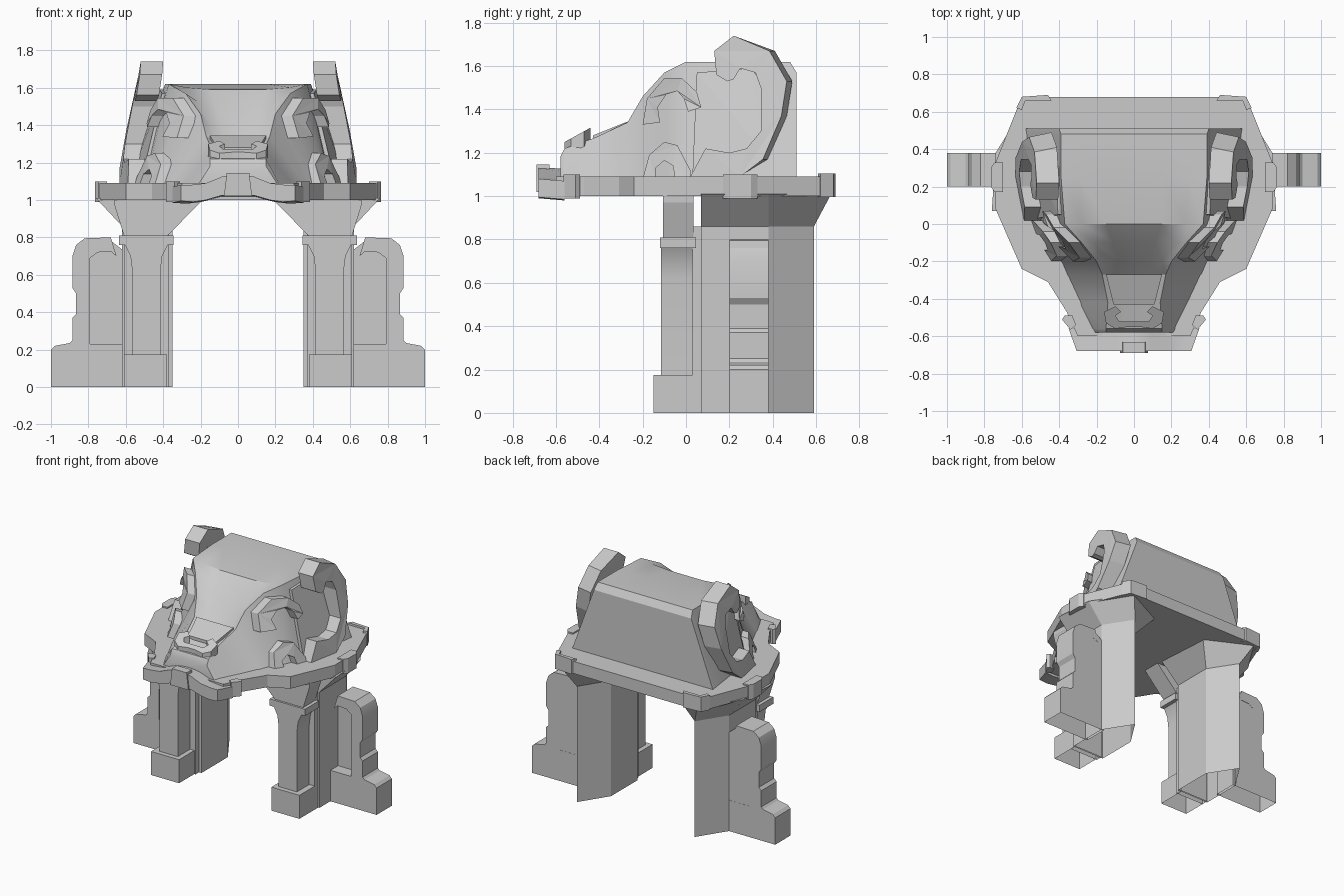
import bpy, bmesh
from mathutils import Vector

if "Cube" in bpy.data.objects:
    bpy.data.objects.remove(bpy.data.objects["Cube"])


def make(name, rings, mirror=False, smooth=False):
    """Skin matching closed rings of 3D points, cap both ends, leave the ground side open."""
    bm = bmesh.new()
    vs = [[bm.verts.new(p) for p in r] for r in rings]
    n = len(rings[0])
    for a, b in zip(vs, vs[1:]):
        for i in range(n):
            j = (i + 1) % n
            bm.faces.new((a[i], a[j], b[j], b[i]))
    caps = [bm.faces.new(vs[0]), bm.faces.new(vs[-1])]
    bm.normal_update()
    bmesh.ops.triangulate(bm, faces=caps, ngon_method='EAR_CLIP')
    bmesh.ops.recalc_face_normals(bm, faces=bm.faces)
    ground = [f for f in bm.faces if all(v.co.z < .001 for v in f.verts)]
    bmesh.ops.delete(bm, geom=ground, context='FACES_ONLY')
    me = bpy.data.meshes.new(name)
    bm.to_mesh(me)
    bm.free()
    ob = bpy.data.objects.new(name, me)
    bpy.context.collection.objects.link(ob)
    if mirror:
        ob.modifiers.new("mirror", 'MIRROR').use_mirror_merge = False
    if smooth:
        bpy.context.view_layer.objects.active = ob
        ob.select_set(True)
        bpy.ops.object.shade_smooth_by_angle(angle=0.5)
        ob.select_set(False)
    return ob


def plan(name, pts, z0, z1, mirror=True):
    return make(name, [[(x, y, z) for x, y in pts] for z in (z0, z1)], mirror)


def front(name, pts, y0, y1, mirror=True, smooth=False):
    return make(name, [[(x, y, z) for x, z in pts] for y in (y0, y1)], mirror, smooth)


def rect(x0, x1, y0, y1):
    return [(x0, y0), (x1, y0), (x1, y1), (x0, y1)]


def both(half):
    """Complete a half outline with its mirror image."""
    return half + [(-x, y) for x, y in reversed(half)]


# Rear pillars with pointed backs and flared tops
foot = [(.35, .07), (.62, .07), (.62, .38), (.485, .59), (.35, .38)]
top = [(.19, .07), (.76, .07), (.74, .38), (.56, .67), (.22, .50)]
make("rear_pillar", [[(x, y, 0) for x, y in foot], [(x, y, .86) for x, y in foot],
                     [(x, y, 1.01) for x, y in top]], True)

# Front columns: base, shaft widening to the neck, capital, flare
plan("column_base", rect(.38, .61, -.15, .07), 0, .175)
shaft = [(.415, .17), (.565, .17), (.565, .62), (.575, .70), (.605, .76),
         (.375, .76), (.405, .70), (.415, .62)]
front("column_shaft", shaft, -.115, .035, smooth=True)
plan("column_capital", rect(.345, .635, -.12, .045), .76, .81)
front("column_flare", [(.375, .81), (.61, .81), (.66, .97), (.66, 1.01), (.18, 1.01)], -.105, .035)
plan("column_link", rect(.37, .61, .03, .08), 0, .86)

# Side buttresses with a recessed panel
butt = [(.60, 0), (1, 0), (1, .20), (.98, .22), (.90, .235), (.885, .25), (.885, .37), (.865, .39),
        (.865, .50), (.885, .53), (.885, .70), (.865, .76), (.82, .795), (.68, .80),
        (.65, .70), (.68, .725), (.75, .72), (.79, .69), (.79, .23), (.60, .23)]
front("side_buttress", butt, .20, .38, smooth=True)
front("buttress_panel", [(.60, .22), (.80, .22), (.80, .70), (.75, .73), (.69, .74),
                         (.69, .79), (.60, .72)], .29, .379)

# Slab with a lifted front lip and small clasps
slab = both([(.30, -.60), (.36, -.47), (.46, -.31), (.60, -.24), (.74, .08), (.74, .33), (.60, .68)])
plan("slab", slab, 1.0, 1.09, False)
lip = both([(.03, 1.135), (.10, 1.125), (.20, 1.09), (.30, 1.08), (.36, 1.08),
            (.36, .995), (.28, .99), (.20, 1.0), (.10, 1.025)])
right_half = lip[:9]
lip = right_half + [(-x, z) for x, z in reversed(right_half)]
make("slab_front_lip", [[(x * .85, -.68, z) for x, z in lip],
                        [(x * .97, -.56, z - .01) for x, z in lip]], False, True)
front("lip_clasp", [(-.075, 1.02), (.075, 1.02), (.06, 1.145), (-.06, 1.145)], -.69, -.63, False)
plan("side_clasp", [(.70, .17), (.745, .17), (.765, .20), (.765, .30), (.745, .33), (.70, .33)], .99, 1.10)
plan("front_clasp", [(.31, -.54), (.34, -.565), (.385, -.51), (.37, -.49), (.33, -.49)], .99, 1.10)
plan("back_clasp", [(.44, .66), (.46, .69), (.60, .68), (.63, .62), (.60, .61), (.58, .66)], .995, 1.105)

# Head loft: y, bottom half width, top half width, top height, dip of the forehead
SEC = [(-.58, .22, .15, 1.18, .0), (-.56, .23, .15, 1.22, .0), (-.42, .30, .14, 1.27, .01),
       (-.27, .37, .17, 1.34, .04), (-.20, .40, .20, 1.46, .09), (-.10, .46, .28, 1.57, .08),
       (0, .50, .37, 1.62, .03), (.25, .55, .39, 1.62, .0), (.48, .58, .39, 1.62, .0),
       (.51, .585, .40, 1.57, .0)]


def head_ring(s):
    y, wb, wt, zt, dip = s
    half = [(wb, 1.07), (wt, zt), (wt * .75, zt - dip * .6), (wt * .4, zt - dip)]
    return [(x, y, z) for x, z in both(half)]


make("head", [head_ring(s) for s in SEC], False, True)


def side(y, z):
    """Half width of the head at a point on its flank."""
    for a, b in zip(SEC, SEC[1:]):
        if y <= b[0] or b is SEC[-1]:
            t = max(0, min(1, (y - a[0]) / (b[0] - a[0])))
            wb, wt, zt = (a[i] + (b[i] - a[i]) * t for i in (1, 2, 3))
            return wb + (wt - wb) * (z - 1.07) / (zt - 1.07)


def flank(name, pts, d0, d1, lean=0.0, bevel=0.0):
    """Relief ornament standing proud of the head's flank; bevel trims its rear outer edge."""
    rings = []
    for d, k in ((d0, 0), (d1, bevel)):
        rings.append([(side(y, z) + d + lean * (z - 1.1), y - (k if y > .36 else 0), z)
                      for y, z in pts])
    make(name, rings, True)


# Large curled horns with the cheek disc inside
horn = [(.02, 1.09), (.25, 1.09), (.38, 1.17), (.465, 1.37), (.49, 1.53), (.41, 1.67), (.22, 1.74),
        (.13, 1.67), (.14, 1.56), (.19, 1.53), (.22, 1.54), (.25, 1.59), (.32, 1.57),
        (.345, 1.50), (.345, 1.30), (.28, 1.22), (.20, 1.20), (.09, 1.22)]
flank("curled_horn", horn, -.03, .09, .12, .025)
flank("cheek_disc", [(.03, 1.10), (.36, 1.20), (.37, 1.50), (.30, 1.59), (.05, 1.57)], -.05, .02)

# Eye arches and lower cheek arches
eye = [(-.20, 1.33), (-.18, 1.45), (-.10, 1.545), (-.02, 1.545), (.05, 1.48), (.07, 1.41),
       (.01, 1.39), (-.01, 1.45), (-.04, 1.485), (-.09, 1.47), (-.13, 1.41), (-.12, 1.34)]
flank("eye_arch", eye, -.04, .06)
jaw = [(-.20, 1.08), (-.17, 1.19), (-.10, 1.25), (-.04, 1.235), (.02, 1.12), (.02, 1.08),
       (-.05, 1.08), (-.06, 1.14), (-.10, 1.165), (-.14, 1.13), (-.14, 1.08)]
flank("cheek_arch", jaw, -.03, .05)

# Nose scroll and bridge plate lying on the snout
arc = [(.02, -.52), (.08, -.52), (.10, -.49), (.07, -.47), (.10, -.44), (.16, -.47),
       (.15, -.53), (.10, -.56), (.03, -.55)]
make("nose_scroll", [[(x, y, z + (y + .56) * .55) for x, y in both(arc)] for z in (1.18, 1.25)])
bridge = [(-.11, -.43), (.11, -.43), (.15, -.27), (-.15, -.27)]
make("nose_bridge", [[(x, y, z + (y + .43) * .4) for x, y in bridge] for z in (1.2, 1.28)])
